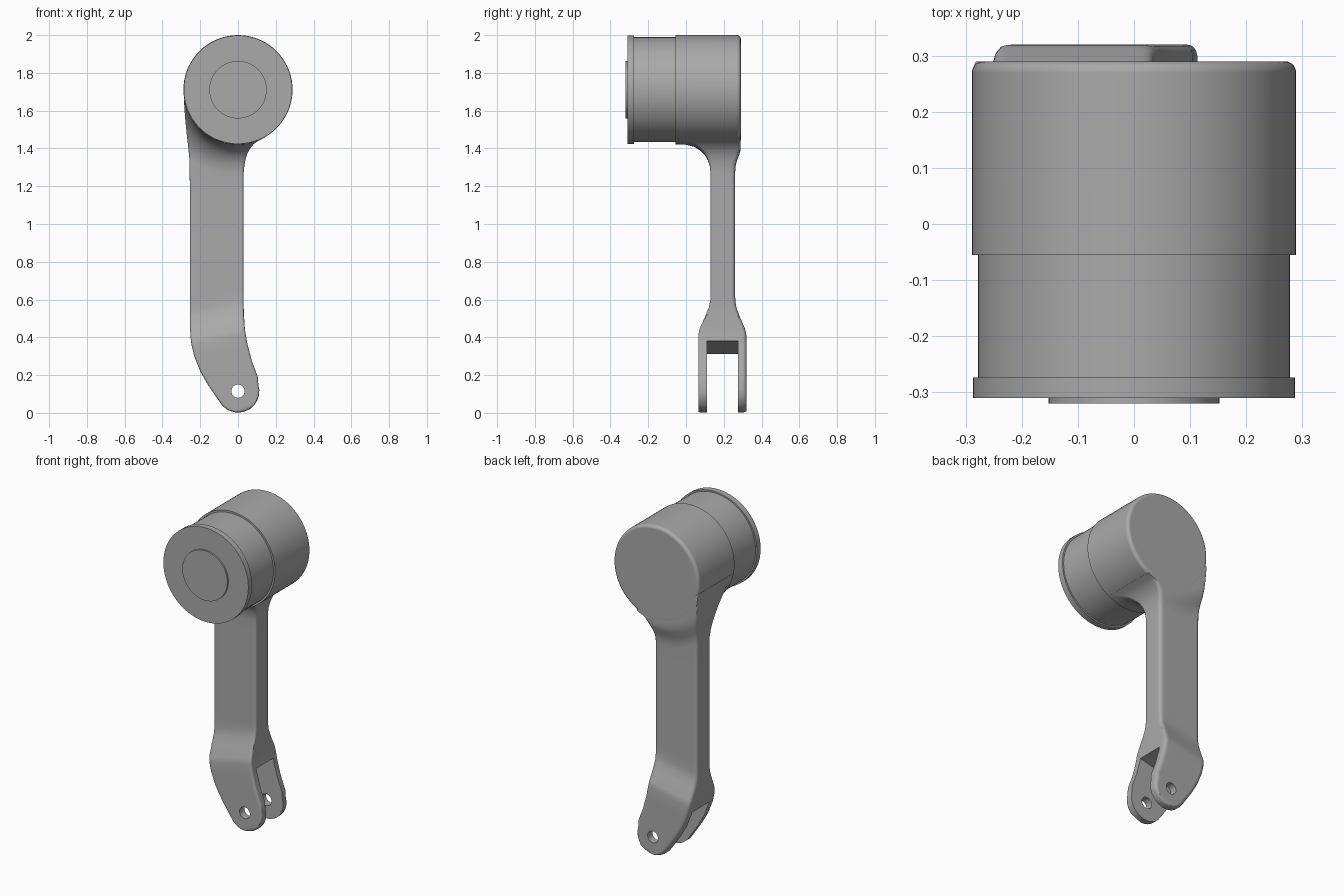
import bpy
import bmesh
from math import sin, cos, pi, radians, sqrt, atan2, hypot
from mathutils import Matrix

cube = bpy.data.objects.get("Cube")
if cube:
    bpy.data.objects.remove(cube, do_unlink=True)

grey = bpy.data.materials.new("satin_grey")
grey.use_nodes = True
COLOUR = (0.4, 0.4, 0.4, 1)
grey.diffuse_color = COLOUR
grey.node_tree.nodes["Principled BSDF"].inputs["Base Color"].default_value = COLOUR

HEAD_Z, HEAD_R = 1.711, 0.289
PIN_Z, FOOT_R = 0.115, 0.113


def make_object(name, bm):
    bmesh.ops.recalc_face_normals(bm, faces=bm.faces)
    mesh = bpy.data.meshes.new(name)
    bm.to_mesh(mesh)
    bm.free()
    mesh.materials.append(grey)
    ob = bpy.data.objects.new(name, mesh)
    bpy.context.collection.objects.link(ob)
    return ob


def activate(ob):
    bpy.ops.object.select_all(action='DESELECT')
    ob.select_set(True)
    bpy.context.view_layer.objects.active = ob


def smooth(ob):
    activate(ob)
    bpy.ops.object.shade_smooth_by_angle(angle=radians(32))
    mod = ob.modifiers.new("face_weighting", 'WEIGHTED_NORMAL')
    mod.keep_sharp = True


def skin(rings):
    """Join closed rings of points into a capped solid."""
    bm = bmesh.new()
    loops = [[bm.verts.new(p) for p in ring] for ring in rings]
    n = len(loops[0])
    for a, b in zip(loops, loops[1:]):
        for i in range(n):
            j = (i + 1) % n
            bm.faces.new((a[i], a[j], b[j], b[i]))
    bm.faces.new(loops[0])
    bm.faces.new(loops[-1])
    return bm


def turned(name, profile, z=HEAD_Z, sides=72):
    """Solid of (radius, y) stations turned about a y-parallel axis."""
    rings = [[(r * cos(2 * pi * i / sides), y, z + r * sin(2 * pi * i / sides))
              for i in range(sides)] for r, y in profile]
    return make_object(name, skin(rings))


def section(left, right, yf, yb, polar, front_round=0.012, back_round=0.02):
    """Rounded cross-section of the arm, optionally bowed around the head axis."""
    width = hypot(right[0] - left[0], right[1] - left[1])
    cf, cb = min(front_round, width * 0.45), min(back_round, width * 0.45)
    quarter = [radians(30 * i) for i in range(4)]
    front = [(cf / width * (1 - cos(a)), yf + front_round * (1 - sin(a))) for a in quarter]
    back = [(cb / width * (1 - cos(a)), yb - back_round * (1 - sin(a))) for a in quarter]
    span = [i / 10 for i in range(1, 10)]
    if width < 0.1:
        span = [0.46 + 0.08 * s for s in span]
    flip = lambda pts: [(1 - s, y) for s, y in reversed(pts)]
    ring = front + [(s, yf) for s in span] + flip(front)
    ring += list(reversed(back + [(s, yb) for s in span] + flip(back)))

    def place(s):
        if not polar:
            return [a + (b - a) * s for a, b in zip(left, right)]
        (r0, a0), (r1, a1) = [(hypot(x, z - HEAD_Z), atan2(z - HEAD_Z, x))
                              for x, z in (left, right)]
        r, a = r0 + (r1 - r0) * s, a0 + (a1 - a0) * s
        return r * cos(a), HEAD_Z + r * sin(a)

    return [(place(s)[0], y, place(s)[1]) for s, y in ring]


# Rounded foot tip
rings = []
for deg in (6, 13, 21, 31, 43, 56, 70, 84):
    a = radians(deg)
    ux, uz, vx, vz = -0.4, 0.917, 0.917, 0.4
    tip = [(FOOT_R * (-ux * cos(a) + k * vx * sin(a)),
            PIN_Z + FOOT_R * (-uz * cos(a) + k * vz * sin(a))) for k in (-1, 1)]
    gap = max(0, 0.02 - FOOT_R * (1 - cos(a)))
    dip = 0.02 - sqrt(0.02 ** 2 - gap ** 2)
    rings.append(section(*tip, 0.065 + dip, 0.32 - dip, False))

# Arm stations: left x, left z, right x, right z, front y, back y
straight = [
    (-.16, .15, .105, .19, .065, .32),
    (-.2, .22, .075, .27, .065, .32),
    (-.232, .3, .051, .36, .065, .32),
    (-.246, .36, .04, .42, .066, .319),
    (-.25, .39, .036, .45, .073, .312),
    (-.254, .45, .032, .51, .1, .286),
    (-.255, .5, .03, .56, .121, .267),
    (-.255, .54, .03, .6, .129, .261),
    (-.255, .6, .03, .65, .13, .26),
    (-.255, 1.2, .03, 1.2, .13, .26),
]
# Stations that flare into the head
flared = [
    (-.257, 1.34, .03, 1.27, .13, .26),
    (-.261, 1.38, .034, 1.31, .126, .262),
    (-.265, 1.42, .04, 1.345, .115, .271),
    (-.27, 1.46, .05, 1.375, .099, .282),
    (-.275, 1.51, .065, 1.4, .076, .2885),
    (-.28, 1.56, .085, 1.425, .044, .2895),
    (-.284, 1.62, .11, 1.442, .0, .2895),
    (-.286, 1.66, .14, 1.457, -.05, .2895),
    (-.2, 1.65, .1, 1.53, -.05, .2895),
]
for rows, polar in ((straight, False), (flared, True)):
    for lx, lz, rx, rz, yf, yb in rows:
        rings.append(section((lx, lz), (rx, rz), yf, yb, polar))
arm = make_object("arm", skin(rings))


def cut(target, cutter):
    cutter.hide_render = True
    mod = target.modifiers.new("cut", 'BOOLEAN')
    mod.operation, mod.object, mod.solver = 'DIFFERENCE', cutter, 'EXACT'
    activate(target)
    bpy.ops.object.modifier_apply(modifier=mod.name)
    bpy.data.objects.remove(cutter, do_unlink=True)


# Fork slot with a sloping roof
bm = bmesh.new()
bmesh.ops.create_cube(bm, size=1)
bmesh.ops.scale(bm, vec=(1, 0.163, 0.6), verts=bm.verts)
bmesh.ops.translate(bm, vec=(0, 0, -0.3), verts=bm.verts)
bmesh.ops.rotate(bm, matrix=Matrix.Rotation(radians(-14), 3, 'Y'), verts=bm.verts)
bmesh.ops.translate(bm, vec=(-0.1, 0.1925, 0.345), verts=bm.verts)
cut(arm, make_object("slot_cutter", bm))

# Pin hole through both fork tines
cut(arm, turned("pin_hole_cutter", [(0.035, -0.1), (0.035, 0.5)], PIN_Z, 32))

# Head housing with a rounded back rim
rim = [(HEAD_R - 0.02 * (1 - cos(radians(a))), 0.27 + 0.02 * sin(radians(a)))
       for a in range(0, 91, 18)]
head = turned("head_housing", [(HEAD_R, -0.055)] + rim)

# Front drum, flange and cap
drum = turned("front_drum", [(0.278, -0.28), (0.278, -0.05)])
flange = turned("front_flange", [(0.287, -0.31), (0.287, -0.274)])
cap = turned("front_cap", [(0.152, -0.32), (0.152, -0.305)])

for ob in (arm, head, drum, flange, cap):
    smooth(ob)
